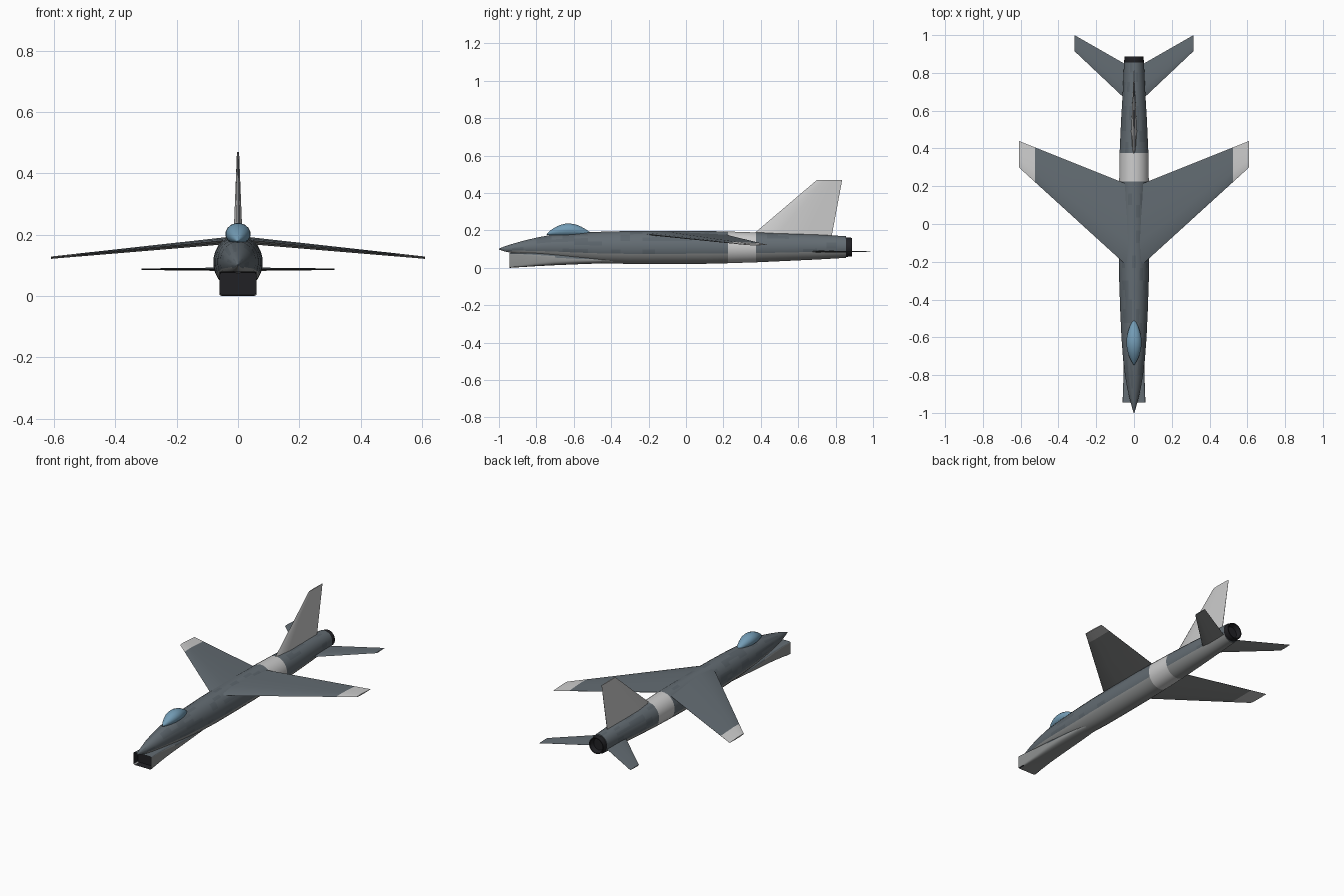
import bpy, bmesh, math, random
from mathutils import Vector

if "Cube" in bpy.data.objects:
    bpy.data.objects.remove(bpy.data.objects["Cube"])

random.seed(4)


def material(name, rgb):
    m = bpy.data.materials.new(name)
    m.diffuse_color = (*rgb, 1)
    m.use_nodes = True
    m.node_tree.nodes["Principled BSDF"].inputs["Base Color"].default_value = m.diffuse_color
    return m


SLATE = material("slate", (0.125, 0.15, 0.17))
DARK_SLATE = material("dark_slate", (0.105, 0.128, 0.147))
BELLY = material("belly_grey", (0.27, 0.28, 0.28))
PALE = material("pale_grey", (0.55, 0.55, 0.54))
BLACK = material("black", (0.015, 0.015, 0.018))
GLASS = material("canopy_blue", (0.17, 0.33, 0.46))


def loft(rings):
    """Skin a list of equal rings and cap both ends."""
    bm = bmesh.new()
    rows = [[bm.verts.new(p) for p in ring] for ring in rings]
    n = len(rows[0])
    for a, b in zip(rows, rows[1:]):
        for i in range(n):
            j = (i + 1) % n
            bm.faces.new((a[i], a[j], b[j], b[i]))
    bm.faces.new(rows[0])
    bm.faces.new(rows[-1])
    bmesh.ops.recalc_face_normals(bm, faces=bm.faces)
    bm.faces.ensure_lookup_table()
    return bm


def finish(bm, name, mats, pick=None, mirror=False, angle=35):
    bm.normal_update()
    if pick:
        for f in bm.faces:
            f.material_index = mats.index(pick(f.calc_center_median(), f.normal))
    mesh = bpy.data.meshes.new(name)
    bm.to_mesh(mesh)
    bm.free()
    for m in mats:
        mesh.materials.append(m)
    ob = bpy.data.objects.new(name, mesh)
    bpy.context.collection.objects.link(ob)
    bpy.ops.object.select_all(action='DESELECT')
    ob.select_set(True)
    bpy.context.view_layer.objects.active = ob
    bpy.ops.object.shade_smooth_by_angle(angle=math.radians(angle))
    if mirror:
        ob.modifiers.new("mirror", 'MIRROR')
    return ob


def oval(y, half_w, top, bottom, n=24, power=1.0):
    """Oval ring across the body; a low power makes it boxy."""
    zc, rz = (top + bottom) / 2, (top - bottom) / 2
    ring = []
    for i in range(n):
        a = math.tau * (i + 0.5) / n
        c, s = math.cos(a), math.sin(a)
        ring.append(Vector((math.copysign(abs(c) ** power, c) * half_w, y,
                            zc + math.copysign(abs(s) ** power, s) * rz)))
    return ring


def surface(stations, axis):
    """Thin tapered aerofoil; station = leading point, trailing point, half thickness."""
    profile = [(0, 0), (0.06, 0.55), (0.3, 1), (0.65, 0.65), (1, 0.08),
               (1, -0.08), (0.65, -0.65), (0.3, -1), (0.06, -0.55)]
    return loft([[Vector(le).lerp(Vector(te), t) + Vector(axis) * h * k for t, k in profile]
                 for le, te, h in stations])


# Fuselage: y, half width, top, bottom
body = [(-1.0, 0.002, 0.103, 0.098), (-0.97, 0.011, 0.115, 0.088), (-0.93, 0.022, 0.128, 0.079),
        (-0.87, 0.036, 0.145, 0.068), (-0.8, 0.048, 0.162, 0.058), (-0.72, 0.058, 0.177, 0.048),
        (-0.6, 0.067, 0.187, 0.036), (-0.45, 0.074, 0.194, 0.025), (-0.3, 0.079, 0.198, 0.02),
        (-0.1, 0.081, 0.199, 0.02), (0.1, 0.08, 0.198, 0.021), (0.225, 0.079, 0.195, 0.024),
        (0.375, 0.077, 0.19, 0.029), (0.55, 0.069, 0.184, 0.037), (0.7, 0.06, 0.178, 0.044),
        (0.855, 0.053, 0.17, 0.053)]
rings = []
for a, b in zip(body, body[1:]):
    steps = max(1, round((b[0] - a[0]) / 0.06))
    for k in range(steps):
        rings.append(oval(*[p + (q - p) * k / steps for p, q in zip(a, b)]))
rings.append(oval(*body[-1]))


def body_paint(c, n):
    if 0.225 < c.y < 0.375:
        return PALE
    if n.z < -0.45:
        return BELLY
    return DARK_SLATE if random.random() < 0.25 else SLATE


finish(loft(rings), "fuselage", [SLATE, DARK_SLATE, BELLY, PALE], body_paint)

# Chin air intake fading back into the belly
chin = [(-0.945, 0.061, 0.08, 0.0, 0.12), (-0.88, 0.058, 0.08, 0.004, 0.2),
        (-0.8, 0.056, 0.079, 0.009, 0.35), (-0.7, 0.056, 0.075, 0.014, 0.55),
        (-0.58, 0.054, 0.067, 0.019, 0.75), (-0.45, 0.046, 0.06, 0.024, 0.9),
        (-0.3, 0.03, 0.05, 0.026, 1.0)]
bm = loft([oval(y, w, t, b, 24, p) for y, w, t, b, p in chin])
mouth = min(bm.faces, key=lambda f: f.calc_center_median().y)
bmesh.ops.inset_region(bm, faces=[mouth], thickness=0.003)
bmesh.ops.translate(bm, verts=mouth.verts, vec=(0, 0.04, 0))


def chin_paint(c, n):
    if abs(c.x) < 0.0605 and (n.y < -0.7 or (c.y < -0.9 and n.dot(Vector((c.x, 0, c.z - 0.04))) < 0)):
        return BLACK
    return BELLY if n.z < 0.3 else SLATE


finish(bm, "chin_intake", [BLACK, BELLY, SLATE], chin_paint)

# Canopy bubble
bubble = []
for k in range(13):
    t = k / 12
    s = max(0.03, math.sin(math.pi * t ** 0.95) ** 0.85)
    bubble.append(oval(-0.747 + 0.247 * t, 0.041 * s, 0.178 + 0.06 * s, 0.178 - 0.012 * s, 16))
finish(loft(bubble), "canopy", [GLASS])

# Exhaust nozzle, hollow at the back
nozzle = [(0.845, 0.05), (0.858, 0.053), (0.887, 0.05), (0.887, 0.044), (0.86, 0.036)]
finish(loft([oval(y, r, 0.111 + r, 0.111 - r) for y, r in nozzle]), "exhaust_nozzle", [BLACK])


# Swept, drooping wings with pale tips
def wing_station(x):
    z = 0.184 - 0.097 * x
    return ((x, -0.255 + 0.91 * x, z + 0.001), (x, 0.196 + 0.4 * x, z - 0.003),
            0.012 - 0.0135 * x)


def wing_paint(c, n):
    if c.x > 0.525:
        return PALE
    return BELLY if n.z < -0.2 else SLATE


finish(surface([wing_station(x) for x in (0, 0.27, 0.525, 0.61)], (0, 0, 1)),
       "wings", [SLATE, BELLY, PALE], wing_paint, mirror=True)

# Tailplanes
finish(surface([((0, 0.618, 0.087), (0, 0.82, 0.087), 0.006),
                ((0.315, 0.915, 0.087), (0.315, 1.0, 0.087), 0.0025)], (0, 0, 1)),
       "tailplanes", [SLATE, BELLY], lambda c, n: BELLY if n.z < -0.2 else SLATE, mirror=True)

# Tail fin
finish(surface([((0, 0.33, 0.155), (0, 0.776, 0.155), 0.016),
                ((0, 0.70, 0.47), (0, 0.835, 0.47), 0.0035)], (1, 0, 0)),
       "tail_fin", [PALE])
